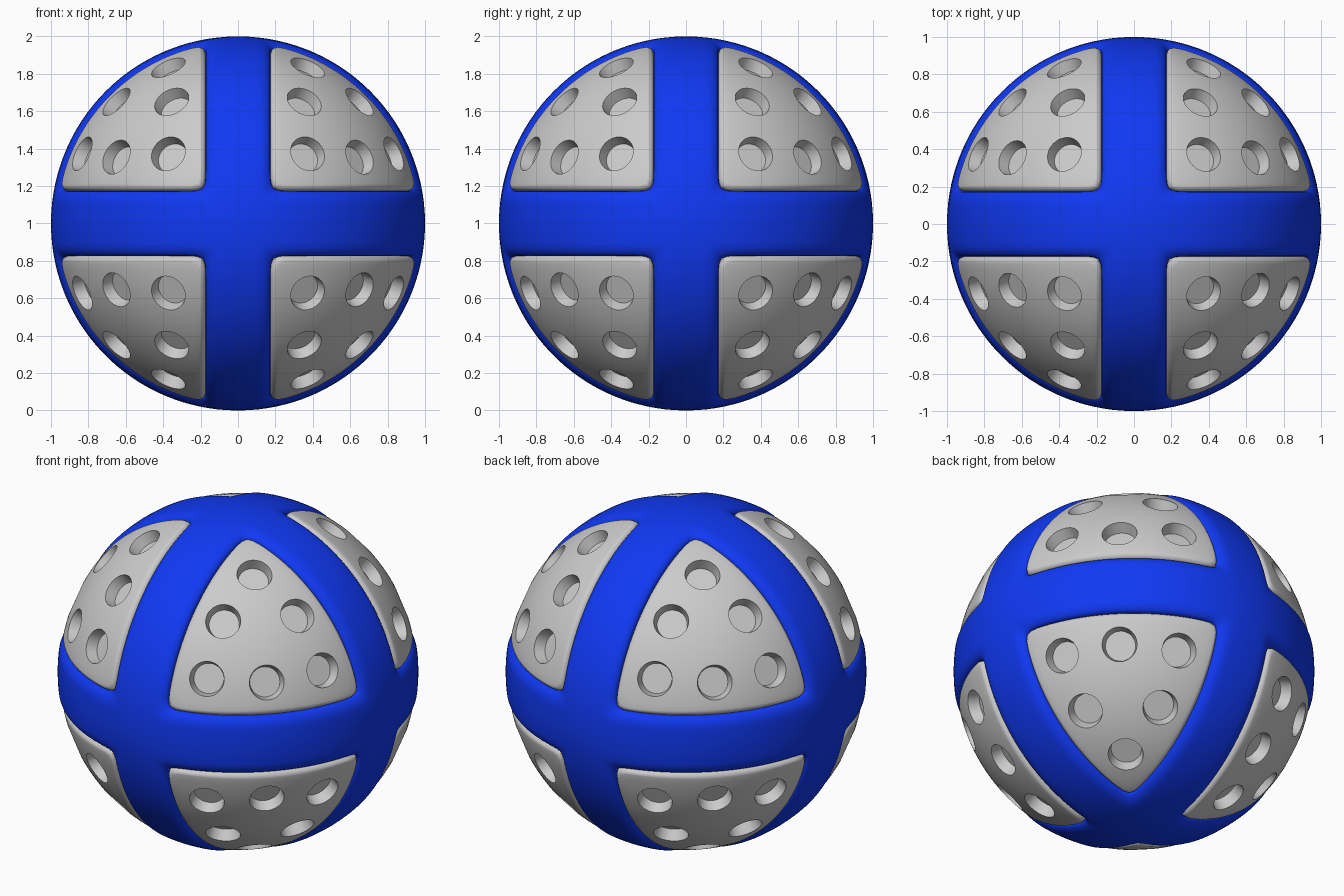
import bpy, bmesh, math
from mathutils import Vector

if "Cube" in bpy.data.objects:
    bpy.data.objects.remove(bpy.data.objects["Cube"])

K, P, N = 0.18, 8, 120            # band half width, corner sharpness, points round a panel
AXIS = Vector((1, 1, 1)).normalized()
U = (Vector((0, 0, 1)) - AXIS * AXIS.z).normalized()
W = AXIS.cross(U)


def ray(t, phi):
    """Direction at angle phi from the octant centre, heading t."""
    return AXIS * math.cos(phi) + (U * math.cos(t) + W * math.sin(t)) * math.sin(phi)


def inset(d):
    """Distance from the octant border, with softened corners."""
    m = min(d)
    if m <= 1e-6:
        return m
    return m * sum((m / c) ** P for c in d) ** (-1 / P)


def reach(t, level):
    """Angle from the octant centre at which the inset falls to level."""
    lo, hi = 0.0, 1.2
    for _ in range(45):
        mid = (lo + hi) / 2
        if inset(ray(t, mid)) > level:
            lo = mid
        else:
            hi = mid
    return lo


HEAD = [2 * math.pi * i / N for i in range(N)]
EDGE = [reach(t, K) for t in HEAD]
BORDER = [reach(t, 0) for t in HEAD]


def ring(bm, angle, radius):
    return [bm.verts.new(ray(t, angle(i)) * radius) for i, t in enumerate(HEAD)]


def bridge(bm, rings):
    for a, b in zip(rings, rings[1:]):
        for i in range(N):
            j = (i + 1) % N
            bm.faces.new((a[i], a[j], b[j], b[i]))


def fan(bm, loop, radius):
    c = bm.verts.new(AXIS * radius)
    for i in range(N):
        bm.faces.new((loop[i], loop[(i + 1) % N], c))


def make(name, bm):
    bmesh.ops.recalc_face_normals(bm, faces=bm.faces)
    me = bpy.data.meshes.new(name)
    bm.to_mesh(me)
    bm.free()
    ob = bpy.data.objects.new(name, me)
    bpy.context.collection.objects.link(ob)
    ob.location.z = 1
    return ob


def finish(ob, angle):
    """Smooth shading, then mirror the octant to all eight."""
    bpy.ops.object.select_all(action='DESELECT')
    bpy.context.view_layer.objects.active = ob
    ob.select_set(True)
    bpy.ops.object.shade_smooth_by_angle(angle=math.radians(angle))
    m = ob.modifiers.new("mirror", 'MIRROR')
    m.use_axis = (True, True, True)
    m.merge_threshold = 0.0005


# Blue bands: from the octant border, rolling down into the groove at the panel
bm = bmesh.new()
rings = []
for f in (0, .2, .4, .55, .65, .72, .79, .85, .9, .94, .97, 1):
    d = (1 - f) * K
    s = max(0, 1 - d / 0.07)
    r = 1 - 0.04 * (1 - math.sqrt(max(0, 1 - s * s)))
    rings.append(ring(bm, lambda i, f=f: BORDER[i] + (EDGE[i] - BORDER[i]) * f, r))
rings.append(ring(bm, lambda i: EDGE[i], 0.88))
bridge(bm, rings)
for v in bm.verts:
    for k in range(3):
        if abs(v.co[k]) < 1e-4:
            v.co[k] = 0
bmesh.ops.recalc_face_normals(bm, faces=bm.faces)
if sum(f.normal.dot(f.calc_center_median()) for f in bm.faces) < 0:
    bmesh.ops.reverse_faces(bm, faces=bm.faces)
bands = make("blue_bands", bm)
mat = bpy.data.materials.new("blue")
mat.diffuse_color = (0.005, 0.04, 0.9, 1)
mat.use_nodes = True
mat.node_tree.nodes["Principled BSDF"].inputs["Base Color"].default_value = mat.diffuse_color
bands.data.materials.append(mat)
finish(bands, 50)

# Grey panel: closed solid with a rounded edge
bm = bmesh.new()
TOP, R = 0.99, 0.035
rings = [ring(bm, lambda i: EDGE[i], 0.85)]
for k in range(7):
    a = k / 6 * math.pi / 2
    rings.append(ring(bm, lambda i, a=a: EDGE[i] - R * (1 - math.cos(a)),
                      TOP - R * (1 - math.sin(a))))
for k in range(1, 13):
    rings.append(ring(bm, lambda i, k=k: (EDGE[i] - R) * (1 - k / 13), TOP))
bridge(bm, rings)
fan(bm, rings[-1], TOP)
fan(bm, rings[0], 0.85)
panel = make("grey_panels", bm)

# Six round dimples per panel: three near the corners, three along the edges
bm = bmesh.new()
for a, b in ((0.38, 0.85), (0.66, 0.36)):
    for k in range(3):
        d = Vector((a, a, a))
        d[k] = b
        d.normalize()
        mx = d.to_track_quat('Z', 'Y').to_matrix().to_4x4()
        mx.translation = d * 0.98
        bmesh.ops.create_cone(bm, cap_ends=True, segments=40, radius1=0.084,
                              radius2=0.109, depth=0.12, matrix=mx)
cutter = make("dimple_cutter", bm)
cutter.hide_render = True

cut = panel.modifiers.new("dimples", 'BOOLEAN')
cut.object = cutter
cut.operation = 'DIFFERENCE'
cut.solver = 'EXACT'
bpy.context.view_layer.update()
deps = bpy.context.evaluated_depsgraph_get()
panel.data = bpy.data.meshes.new_from_object(panel.evaluated_get(deps))
panel.modifiers.clear()
bpy.data.objects.remove(cutter)
finish(panel, 35)
